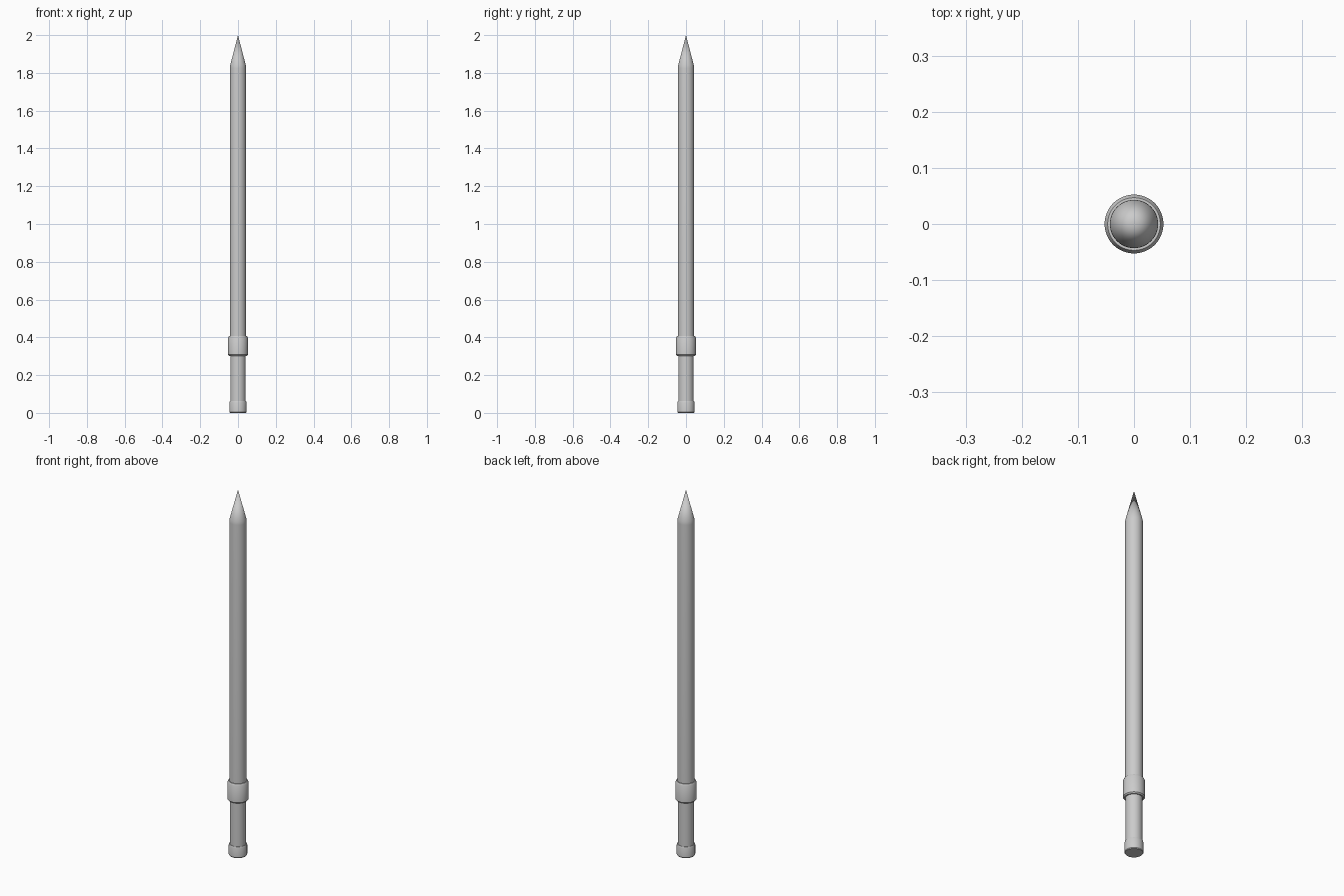
import bpy, bmesh, math

if "Cube" in bpy.data.objects:
    bpy.data.objects.remove(bpy.data.objects["Cube"])

SIDES = 48


def lathe(name, profile):
    """Revolve (radius, z) points around the z axis; radius 0 closes to a point."""
    bm = bmesh.new()
    rings = []
    for r, z in profile:
        if r == 0:
            rings.append([bm.verts.new((0, 0, z))])
        else:
            rings.append([bm.verts.new((r * math.cos(2 * math.pi * i / SIDES),
                                        r * math.sin(2 * math.pi * i / SIDES), z))
                          for i in range(SIDES)])
    for a, b in zip(rings, rings[1:]):
        for i in range(SIDES):
            j = (i + 1) % SIDES
            if len(a) == 1:
                bm.faces.new((a[0], b[j], b[i]))
            elif len(b) == 1:
                bm.faces.new((a[i], a[j], b[0]))
            else:
                bm.faces.new((a[i], a[j], b[j], b[i]))
    bmesh.ops.recalc_face_normals(bm, faces=bm.faces)
    mesh = bpy.data.meshes.new(name)
    bm.to_mesh(mesh)
    bm.free()
    obj = bpy.data.objects.new(name, mesh)
    bpy.context.collection.objects.link(obj)
    bpy.ops.object.select_all(action='DESELECT')
    obj.select_set(True)
    bpy.context.view_layer.objects.active = obj
    bpy.ops.object.shade_smooth_by_angle(angle=math.radians(30))
    return obj


# End cap with chamfered rims
lathe("end_cap", [(0, 0), (0.043, 0), (0.046, 0.004), (0.046, 0.054),
                  (0.043, 0.062), (0, 0.062)])

# Slimmer grip between cap and collar
lathe("grip", [(0, 0.05), (0.041, 0.05), (0.041, 0.32), (0, 0.32)])

# Wide collar
lathe("collar", [(0, 0.302), (0.047, 0.302), (0.0525, 0.308), (0.0525, 0.398),
                 (0.047, 0.408), (0, 0.408)])

# Long shaft with a slightly softened shoulder and conical tip
lathe("shaft", [(0, 0.39), (0.043, 0.39), (0.043, 1.825), (0.0425, 1.833),
                (0.041, 1.842), (0.0, 2.0)])
